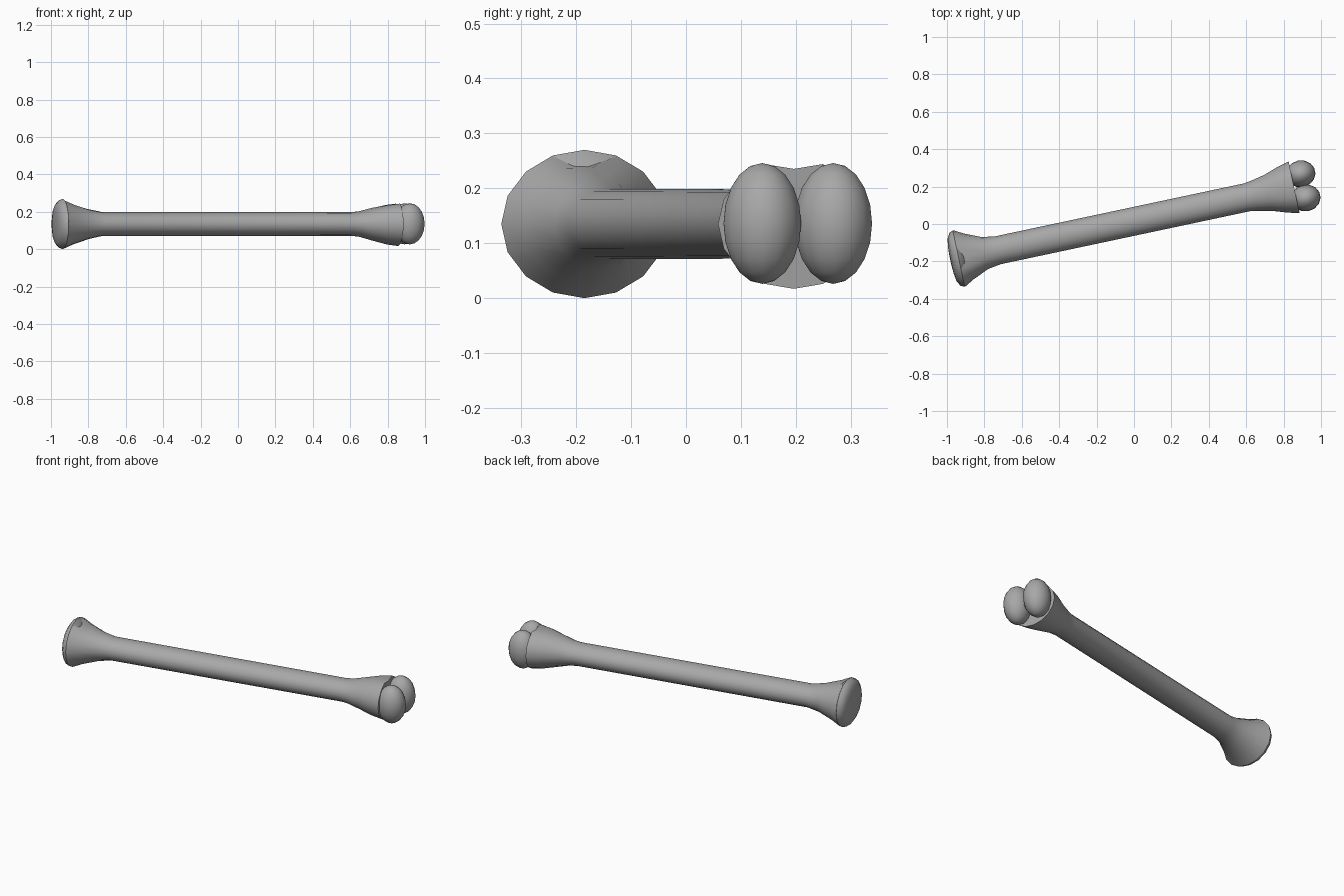
import bpy, bmesh, math
from mathutils import Matrix

if "Cube" in bpy.data.objects:
    bpy.data.objects.remove(bpy.data.objects["Cube"])

ANGLE = math.radians(12)
SIDES = 16
# Local bone frame: x along the bone, y across, z up
FRAME = Matrix.Translation((0, 0, 0.135)) @ Matrix.Rotation(ANGLE, 4, 'Z')

# Mid grey bone
grey = bpy.data.materials.new("bone_grey")
grey.diffuse_color = (0.39, 0.39, 0.39, 1)
grey.use_nodes = True
grey.node_tree.nodes["Principled BSDF"].inputs["Base Color"].default_value = grey.diffuse_color


def finish(name, bm, limit=35):
    bmesh.ops.recalc_face_normals(bm, faces=bm.faces)
    bm.transform(FRAME)
    mesh = bpy.data.meshes.new(name)
    bm.to_mesh(mesh)
    bm.free()
    mesh.materials.append(grey)
    ob = bpy.data.objects.new(name, mesh)
    bpy.context.collection.objects.link(ob)
    bpy.ops.object.select_all(action='DESELECT')
    ob.select_set(True)
    bpy.context.view_layer.objects.active = ob
    bpy.ops.object.shade_smooth_by_angle(angle=math.radians(limit))
    return ob


def loft(name, sections, v0, limit=35):
    """Elliptical sections: position, half width, half height, top groove factor."""
    bm = bmesh.new()
    rings = []
    for u, rv, rz, groove in sections:
        ring = []
        for i in range(SIDES):
            a = 2 * math.pi * i / SIDES
            k = groove if i == SIDES // 4 else 1.0
            ring.append(bm.verts.new((u, v0 + rv * math.cos(a), rz * k * math.sin(a))))
        rings.append(ring)
    for a, b in zip(rings, rings[1:]):
        for i in range(SIDES):
            j = (i + 1) % SIDES
            bm.faces.new((a[i], a[j], b[j], b[i]))
    bm.faces.new(rings[0])
    bm.faces.new(rings[-1])
    return finish(name, bm, limit)


# Shaft with flared, slightly grooved ends
loft("shaft", [
    (-0.954, 0.155, 0.134, 0.80),
    (-0.900, 0.125, 0.110, 0.92),
    (-0.812, 0.087, 0.080, 0.98),
    (-0.740, 0.076, 0.064, 1),
    (0.620, 0.076, 0.063, 1),
    (0.665, 0.083, 0.068, 1),
    (0.735, 0.098, 0.088, 0.98),
    (0.815, 0.125, 0.109, 0.92),
    (0.878, 0.141, 0.118, 0.85),
], 0.014, 50)

# Shallow rounded cap on the wide end
loft("end_cap", [
    (-0.915, 0.085, 0.075, 1),
    (-0.930, 0.125, 0.112, 1),
    (-0.955, 0.154, 0.135, 1),
    (-0.975, 0.145, 0.127, 1),
    (-0.991, 0.118, 0.104, 1),
    (-0.998, 0.075, 0.066, 1),
    (-1.001, 0.025, 0.022, 1),
], 0.014, 60)

# Pair of rounded knuckles on the other end
for side, v in (("near", -0.055), ("far", 0.077)):
    bm = bmesh.new()
    bmesh.ops.create_uvsphere(bm, u_segments=14, v_segments=10, radius=1)
    bm.transform(Matrix.Translation((0.927, v, 0.001)) @ Matrix.Diagonal((0.080, 0.072, 0.110, 1)))
    finish("knuckle_" + side, bm, 60)
